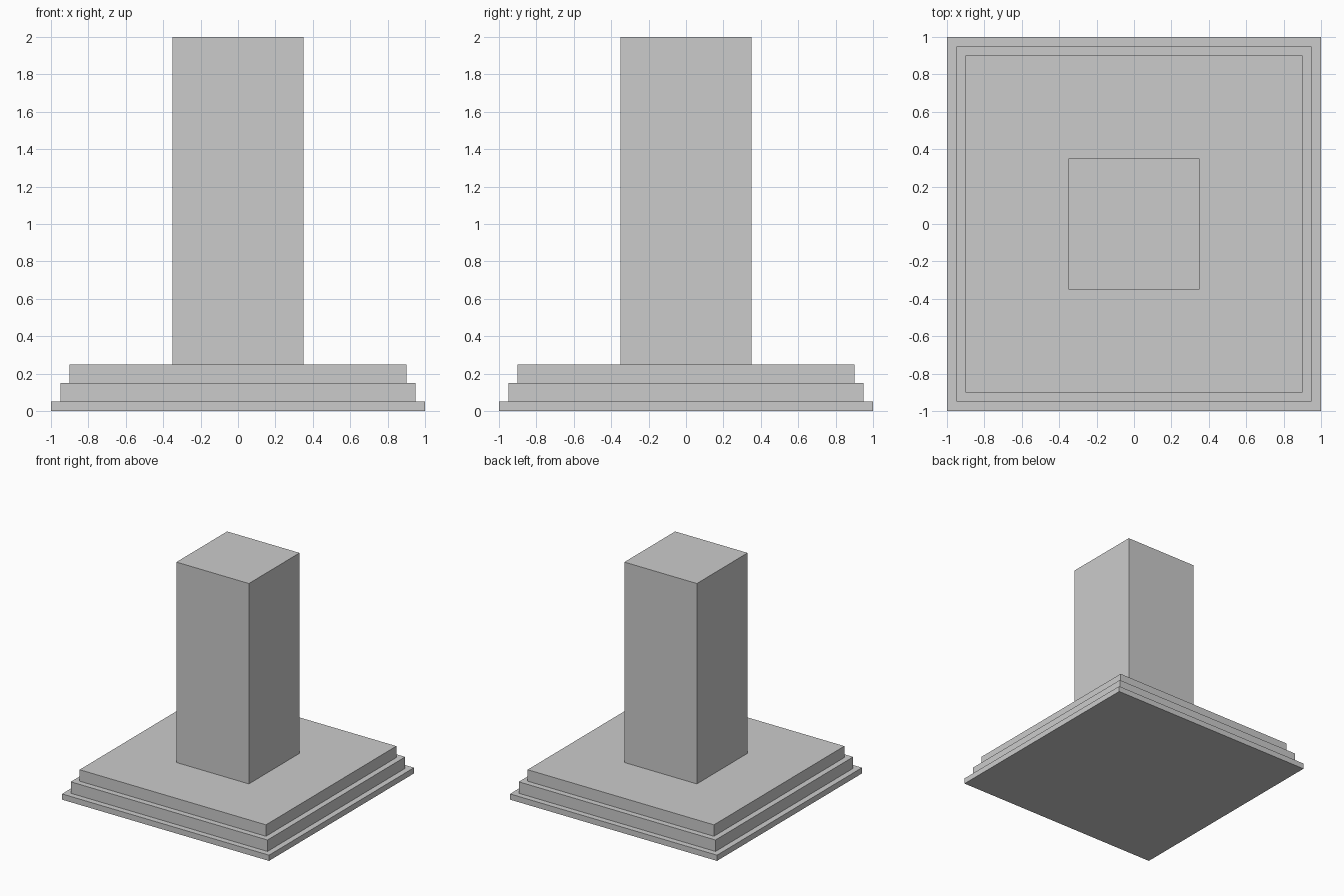
import bpy

if "Cube" in bpy.data.objects:
    bpy.data.objects.remove(bpy.data.objects["Cube"])


def block(name, half_width, z_bottom, z_top):
    """Square block centred on the z axis."""
    bpy.ops.mesh.primitive_cube_add(size=1, location=(0, 0, (z_bottom + z_top) / 2))
    ob = bpy.context.object
    ob.name = name
    ob.scale = (2 * half_width, 2 * half_width, z_top - z_bottom)
    bpy.ops.object.transform_apply(location=False, rotation=False, scale=True)
    return ob


# Stepped base
block("base_plinth", 1.00, 0.00, 0.05)
block("base_lower_step", 0.95, 0.05, 0.15)
block("base_upper_step", 0.90, 0.15, 0.25)

# Square pillar
block("pillar_shaft", 0.35, 0.25, 2.00)
